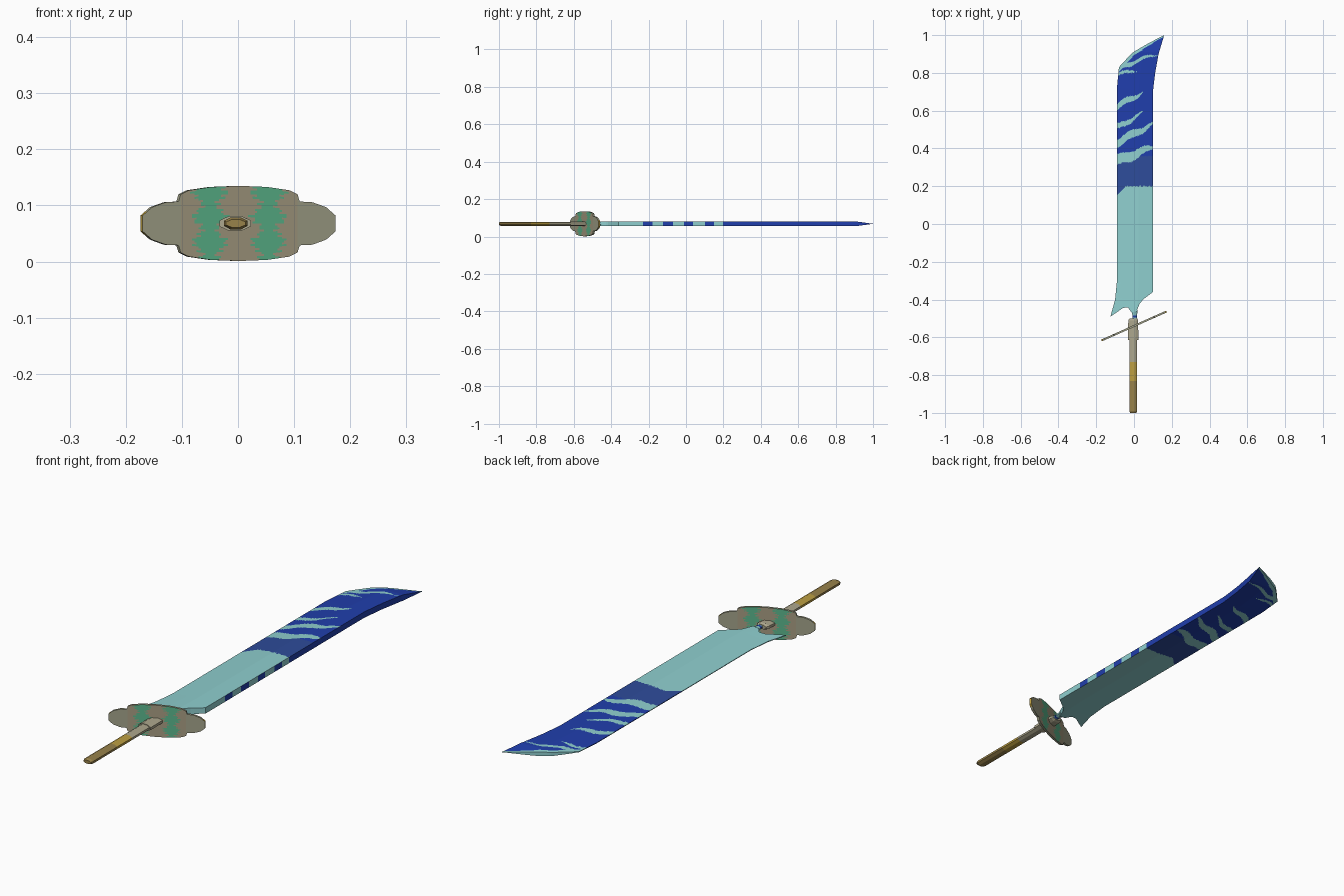
import bpy, bmesh, math
from mathutils import Matrix, Vector

if "Cube" in bpy.data.objects:
    bpy.data.objects.remove(bpy.data.objects["Cube"])

MID = 0.068  # height of the sword's flat centre plane


def material(name, r, g, b):
    def linear(c):
        c /= 255
        return c / 12.92 if c < 0.04 else ((c + 0.055) / 1.055) ** 2.4
    colour = (linear(r), linear(g), linear(b), 1)
    m = bpy.data.materials.new(name)
    m.use_nodes = True
    m.diffuse_color = colour
    m.node_tree.nodes["Principled BSDF"].inputs["Base Color"].default_value = colour
    return m


TEAL = material("pale teal", 143, 207, 207)
BLUE = material("deep blue", 32, 62, 172)
SLATE = material("slate blue", 46, 76, 155)
TAN = material("warm tan", 166, 156, 130)
SAGE = material("sage grey", 162, 162, 137)
GREEN = material("jade green", 92, 182, 140)
BEIGE = material("beige wrap", 174, 168, 142)
GOLD = material("gold", 190, 160, 66)
BROWN = material("olive brown", 152, 130, 74)


def lerp(a, b, t):
    return a + (b - a) * t


def along(points, t):
    """Value of a piecewise-linear profile at t."""
    if t <= points[0][0]:
        return points[0][1]
    for (a, p), (b, q) in zip(points, points[1:]):
        if t <= b:
            return lerp(p, q, (t - a) / (b - a))
    return points[-1][1]


def finish(name, bm, mats, matrix):
    bmesh.ops.recalc_face_normals(bm, faces=bm.faces)
    bm.transform(matrix)
    mesh = bpy.data.meshes.new(name)
    bm.to_mesh(mesh)
    bm.free()
    for m in mats:
        mesh.materials.append(m)
    obj = bpy.data.objects.new(name, mesh)
    bpy.context.collection.objects.link(obj)
    return obj


def slab(name, nu, nv, point, half, paint, mats, matrix):
    """Closed plate over a (u, v) patch, painted face by face with a rule."""
    bm = bmesh.new()
    sides = []
    for sign in (1, -1):
        grid = []
        for i in range(nu + 1):
            column = []
            for j in range(nv + 1):
                u, v = i / nu, j / nv
                x, y = point(u, v)
                column.append(bm.verts.new((x, y, sign * half(u, y))))
            grid.append(column)
        sides.append(grid)

    def face(verts, u, wall):
        f = bm.faces.new(verts)
        c = f.calc_center_median()
        f.material_index = mats.index(paint(c.x, c.y, u, wall))

    for g in sides:
        for i in range(nu):
            for j in range(nv):
                face((g[i][j], g[i + 1][j], g[i + 1][j + 1], g[i][j + 1]), (i + 0.5) / nu, False)
    rim = [(i, 0) for i in range(nu)] + [(nu, j) for j in range(nv)]
    rim += [(i, nv) for i in range(nu, 0, -1)] + [(0, j) for j in range(nv, 0, -1)]
    top, low = sides
    for (a, b), (c, d) in zip(rim, rim[1:] + rim[:1]):
        face((top[a][b], top[c][d], low[c][d], low[a][b]), (a + c) / 2 / nu, True)
    return finish(name, bm, mats, matrix)


# Blade: outline curves, wedge section and painted flame stripes
LEFT = [(-0.49, -0.125), (-0.40, -0.10), (-0.30, -0.09), (0.72, -0.09), (0.83, -0.08)]
RIGHT = [(-0.36, 0.10), (0.70, 0.10), (0.80, 0.112), (0.90, 0.13), (1.0, 0.16)]
HEEL = [(0, -0.49), (0.25, -0.445), (0.37, -0.44), (0.47, -0.465), (0.6, -0.465),
        (0.66, -0.42), (0.77, -0.395), (1, -0.36)]
TIP = [(0, 0.83), (0.18, 0.87), (0.36, 0.91), (0.68, 0.955), (1, 1.0)]
# each stripe: start y, rise, half width, reach across the blade
STRIPES = [(0.335, 0.07, 0.028, 1.1), (0.43, 0.10, 0.022, 1.1), (0.51, 0.11, 0.014, 0.75),
           (0.62, 0.11, 0.017, 0.75), (0.79, 0.05, 0.009, 0.5), (0.83, 0.07, 0.012, 1)]


def blade_point(u, v):
    y = lerp(along(HEEL, u), along(TIP, u), v)
    return lerp(along(LEFT, y), along(RIGHT, y), u), y


def blade_half(u, y):
    return (0.0015 + 0.011 * min(1, u / 0.6)) * max(0.08, min(1, (1 - y) / 0.09))


def blade_paint(x, y, u, wall):
    if wall and u > 0.99:  # dashed spine
        dash = -0.23 < y < 0.2 and (y + 0.23) % 0.11 < 0.05
        return BLUE if y > 0.2 or dash else TEAL
    if y < 0.2 - 0.05 * max(0, 1 - 4 * u) or y > along(TIP, u) - 0.008 - 0.022 * (1 - u):
        return TEAL
    for start, rise, width, reach in STRIPES:
        if u < reach:
            centre = start + rise * u + 0.008 * math.sin(9 * u + 40 * start)
            if abs(y - centre) < width * (1 - (u / reach) ** 3):
                return TEAL
    return BLUE if y > 0.36 else SLATE


slab("blade", 40, 280, blade_point, blade_half, blade_paint,
     [TEAL, BLUE, SLATE], Matrix.Translation((0, 0, MID)))

# Guard: lobed upright plate set at a slant, with ragged green bands
TURN = math.radians(24)
STRETCH = 1 / math.cos(TURN)
LOBES = [(0, 0.067), (0.05, 0.065), (0.09, 0.059), (0.104, 0.052), (0.107, 0.039),
         (0.13, 0.038), (0.155, 0.029), (0.172, 0.014)]


def guard_point(u, v):
    x = lerp(-0.172, 0.172, u)
    return x * STRETCH, along(LOBES, abs(x)) * (2 * v - 1)


def guard_paint(x, y, u, wall):
    x = abs(x) / STRETCH
    if wall:
        return GOLD if x > 0.165 else SAGE
    ragged = 0.008 * math.sin(140 * y) + 0.006 * math.sin(600 * y)
    if abs(x - 0.052) < 0.021 + ragged:
        return GREEN
    return SAGE if x > 0.106 else TAN


slab("guard", 86, 36, guard_point, lambda u, y: 0.005, guard_paint,
     [SAGE, TAN, GREEN, GOLD],
     Matrix.Translation((0, -0.54, MID)) @ Matrix.Rotation(TURN, 4, "Z")
     @ Matrix.Rotation(math.pi / 2, 4, "X"))


# Handle parts: flattened eight-sided rods running along y
def rod(name, stations, colours):
    """Stations hold y, centre x, half width, half thickness; one colour per span."""
    bm = bmesh.new()
    mats = list(dict.fromkeys(colours))
    rings = []
    for y, x, rx, rz in stations:
        ring = []
        for k in range(8):
            a = (k + 0.5) * math.pi / 4
            s = 1 / math.cos(math.pi / 8)
            ring.append(bm.verts.new(Vector((x + rx * s * math.cos(a), y, rz * s * math.sin(a)))))
        rings.append(ring)
    for a, b, colour in zip(rings, rings[1:], colours):
        for k in range(8):
            n = (k + 1) % 8
            f = bm.faces.new((a[k], a[n], b[n], b[k]))
            f.material_index = mats.index(colour)
    for ring, colour in ((rings[0], colours[0]), (rings[-1], colours[-1])):
        bm.faces.new(ring).material_index = mats.index(colour)
    return finish(name, bm, mats, Matrix.Translation((0, 0, MID)))


rod("grip", [(-1.0, -0.004, 0.017, 0.007), (-0.99, -0.004, 0.021, 0.011),
             (-0.83, -0.004, 0.021, 0.011), (-0.73, -0.004, 0.021, 0.011),
             (-0.60, -0.004, 0.021, 0.011)], [BROWN, BROWN, GOLD, BEIGE])
rod("collar", [(-0.615, -0.005, 0.028, 0.013), (-0.51, -0.004, 0.026, 0.013),
               (-0.50, -0.003, 0.020, 0.009)], [BEIGE, BEIGE])
rod("neck", [(-0.51, 0.004, 0.013, 0.007), (-0.495, 0.004, 0.012, 0.007),
             (-0.485, 0.004, 0.012, 0.007), (-0.455, 0.002, 0.017, 0.010)],
    [TEAL, BLUE, TEAL])
